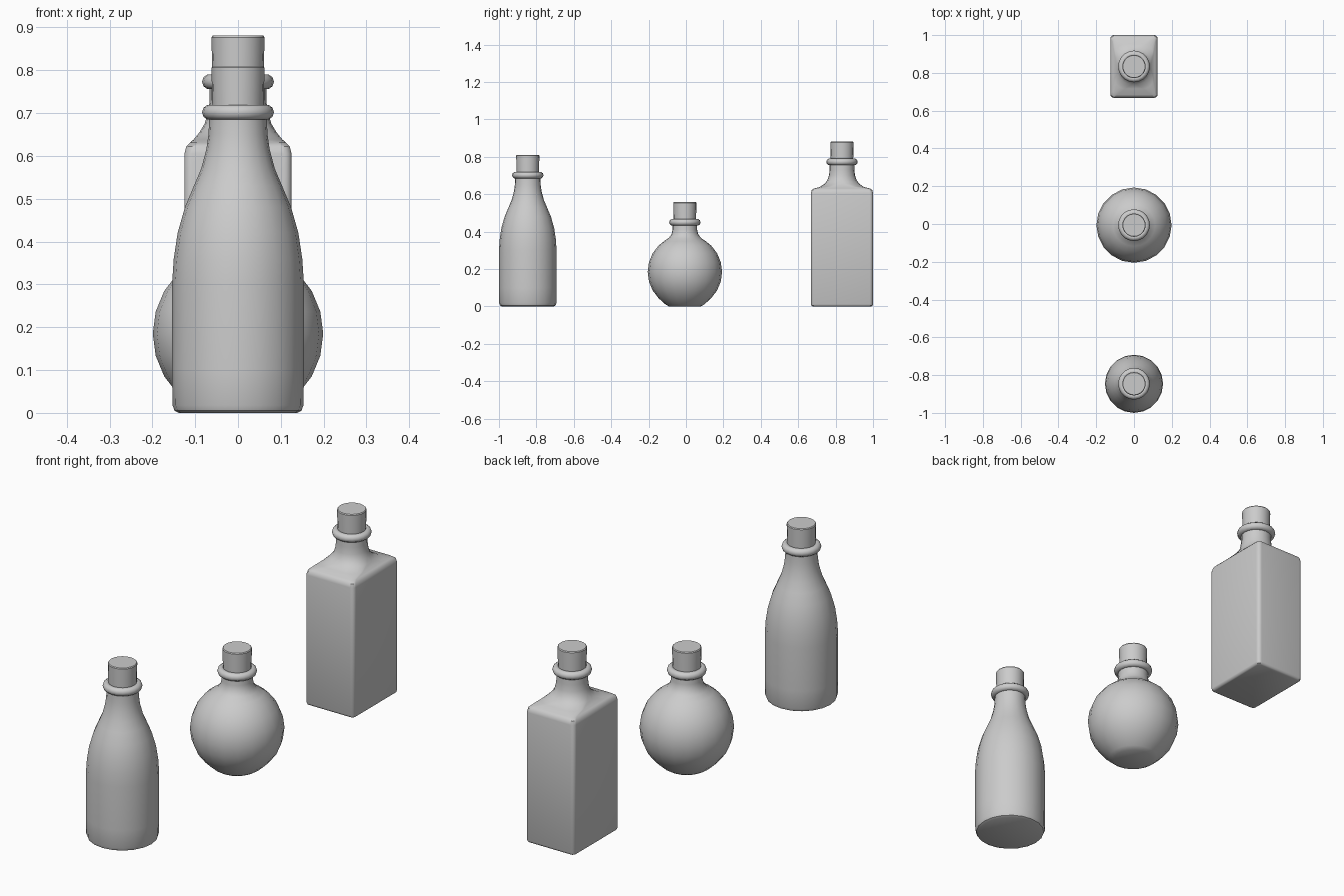
import bpy, bmesh, math

if "Cube" in bpy.data.objects:
    bpy.data.objects.remove(bpy.data.objects["Cube"])

ARC = 5  # segments per quarter turn


def finish(bm, name, y, angle=40):
    bmesh.ops.remove_doubles(bm, verts=bm.verts, dist=0.0002)
    bmesh.ops.recalc_face_normals(bm, faces=bm.faces)
    me = bpy.data.meshes.new(name)
    bm.to_mesh(me)
    bm.free()
    ob = bpy.data.objects.new(name, me)
    bpy.context.collection.objects.link(ob)
    ob.location.y = y
    bpy.ops.object.select_all(action='DESELECT')
    ob.select_set(True)
    bpy.context.view_layer.objects.active = ob
    bpy.ops.object.shade_smooth_by_angle(angle=math.radians(angle))
    return ob


def section(bm, z, hx, hy, r):
    # rounded rectangle; becomes a circle when hx = hy = r
    ring = []
    for q, (sx, sy) in enumerate([(1, 1), (-1, 1), (-1, -1), (1, -1)]):
        for i in range(ARC + 1):
            a = (q + i / ARC) * math.pi / 2
            ring.append(bm.verts.new((sx * (hx - r) + r * math.cos(a),
                                      sy * (hy - r) + r * math.sin(a), z)))
    return ring


def loft(name, sections, y, angle=40):
    bm = bmesh.new()
    rings = [section(bm, *s) for s in sections]
    n = len(rings[0])
    for a, b in zip(rings, rings[1:]):
        for i in range(n):
            j = (i + 1) % n
            bm.faces.new((a[i], a[j], b[j], b[i]))
    bm.faces.new(rings[0][::-1])
    bm.faces.new(rings[-1])
    return finish(bm, name, y, angle)


def round_sections(profile):
    return [(z, r, r, r) for r, z in profile]


def neck_ring(name, y, z, major=0.066, minor=0.018, sides=10):
    bm = bmesh.new()
    n = 4 * ARC
    v = [[bm.verts.new(((major + minor * math.cos(b)) * math.cos(a),
                        (major + minor * math.cos(b)) * math.sin(a),
                        z + minor * math.sin(b)))
          for b in (2 * math.pi * k / sides for k in range(sides))]
         for a in (2 * math.pi * k / n for k in range(n))]
    for i in range(n):
        for k in range(sides):
            i2, k2 = (i + 1) % n, (k + 1) % sides
            bm.faces.new((v[i][k], v[i2][k], v[i2][k2], v[i][k2]))
    finish(bm, name, y, 60)


def top_parts(label, y, z):
    # rolled lip and stopper; z is the lip centre
    neck_ring(label + "_lip", y, z)
    loft(label + "_stopper", round_sections(
        [(0.059, z - 0.03), (0.062, z + 0.104), (0.059, z + 0.108)]), y, 30)


# tall round bottle
tall = [(0.138, 0), (0.148, 0.005), (0.153, 0.018), (0.154, 0.10), (0.154, 0.30),
        (0.150, 0.36), (0.141, 0.42), (0.124, 0.48), (0.103, 0.53), (0.086, 0.57),
        (0.074, 0.615), (0.069, 0.65), (0.067, 0.69), (0.067, 0.714)]
loft("tall_bottle", round_sections(tall), -0.846)
top_parts("tall_bottle", -0.846, 0.702)

# globe bottle: sphere flattened underneath, filleted into the neck
globe = [(0.085, 0), (0.105, 0.012)]
for deg in range(-45, 50, 15):
    a = math.radians(deg)
    globe.append((0.199 * math.cos(a), 0.185 + 0.199 * math.sin(a)))
globe += [(0.112, 0.349), (0.086, 0.366), (0.071, 0.387), (0.066, 0.41), (0.066, 0.464)]
loft("globe_bottle", round_sections(globe), -0.006)
top_parts("globe_bottle", -0.006, 0.45)

# square bottle: rounded box lofted to a round neck
box = [(0, 0.115, 0.156, 0.012), (0.004, 0.122, 0.163, 0.016),
       (0.012, 0.125, 0.166, 0.018), (0.605, 0.125, 0.166, 0.018),
       (0.622, 0.121, 0.162, 0.018), (0.631, 0.112, 0.150, 0.022),
       (0.639, 0.103, 0.118, 0.055), (0.655, 0.090, 0.094, 0.078)]
box += round_sections([(0.078, 0.675), (0.070, 0.70), (0.066, 0.73), (0.066, 0.786)])
loft("square_bottle", box, 0.834)
top_parts("square_bottle", 0.834, 0.773)
